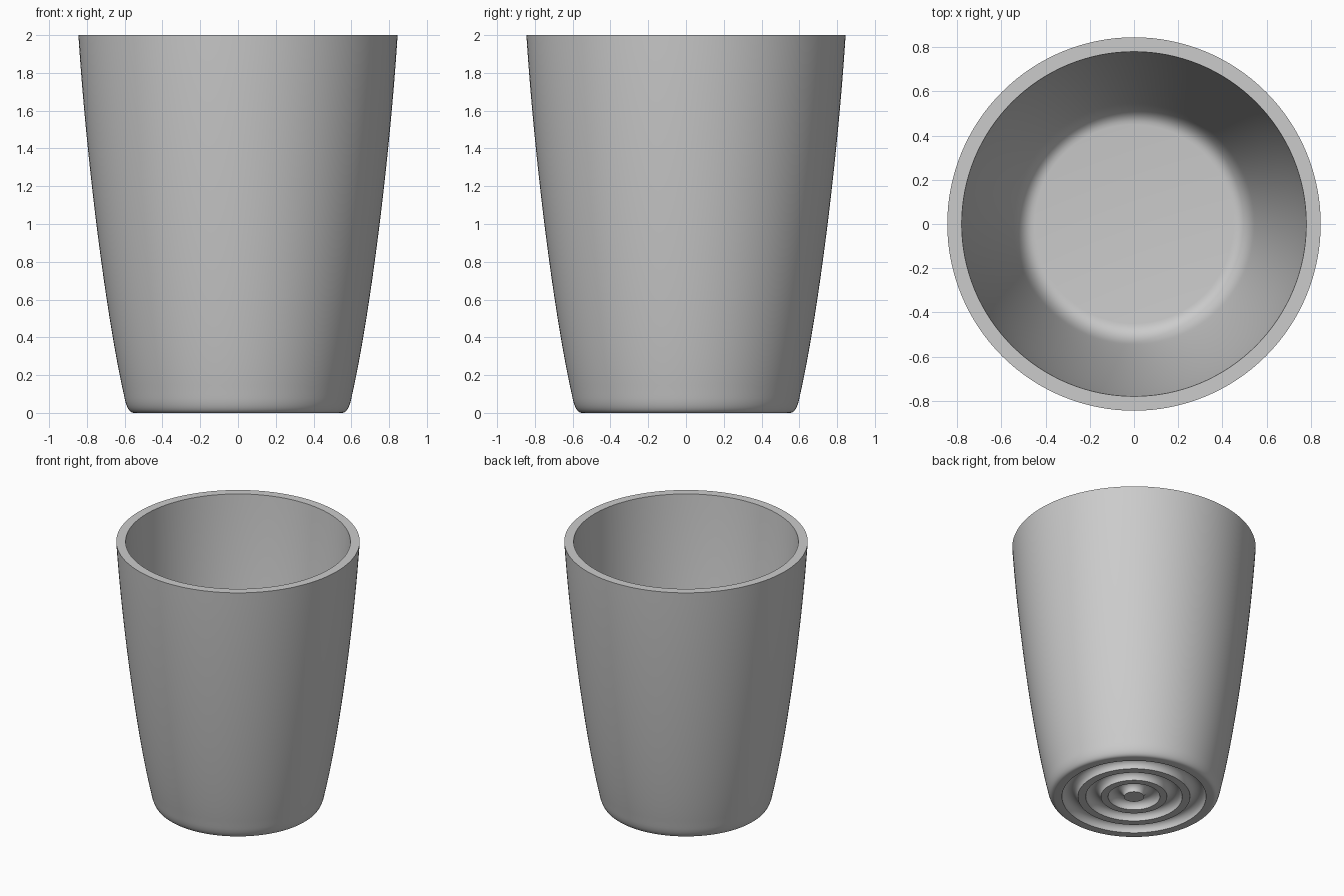
import bpy
import bmesh
import math
from mathutils import Vector
from mathutils.geometry import interpolate_bezier

SEGMENTS = 128

old = bpy.data.objects.get("Cube")
if old:
    bpy.data.objects.remove(old, do_unlink=True)

# Single grey body colour
grey = bpy.data.materials.new("matte_grey")
grey.use_nodes = True
colour = (0.6, 0.6, 0.6, 1)
grey.diffuse_color = colour
grey.node_tree.nodes["Principled BSDF"].inputs["Base Color"].default_value = colour


def curve(a, b, c, d, steps):
    """Bezier run of (radius, height) points."""
    pts = [Vector((r, 0, z)) for r, z in (a, b, c, d)]
    return list(interpolate_bezier(*pts, steps))


def groove(inner, outer, steps=12):
    """Half-round channel in the underside, walked outwards."""
    mid, rad = (inner + outer) / 2, (outer - inner) / 2
    angles = [math.pi * (1 - i / steps) for i in range(steps + 1)]
    return [Vector((mid + rad * math.cos(a), 0, rad * math.sin(a))) for a in angles]


# Underside: flat centre disc and three concentric grooves
profile = [Vector((0, 0, 0))]
for inner, outer in ((0.07, 0.18), (0.23, 0.335), (0.39, 0.5)):
    profile += groove(inner, outer)

# Outer wall: rounded foot, then the flared side up to the rim
profile += curve((0.55, 0), (0.575, 0), (0.593, 0.03), (0.605, 0.1), 10)
profile += curve((0.605, 0.1), (0.695, 0.5), (0.80, 1.3), (0.845, 2), 28)[1:]

# Inner wall: down from the flat rim, round into the floor
profile += curve((0.78, 2), (0.735, 1.3), (0.63, 0.6), (0.545, 0.22), 28)
profile += curve((0.545, 0.22), (0.53, 0.15), (0.50, 0.1), (0.45, 0.1), 10)[1:]
profile.append(Vector((0, 0, 0.1)))

# Lathe the profile round the z axis
bm = bmesh.new()
verts = [bm.verts.new(p) for p in profile]
edges = [bm.edges.new(pair) for pair in zip(verts, verts[1:])]
bmesh.ops.spin(bm, geom=verts + edges, cent=(0, 0, 0), axis=(0, 0, 1),
               angle=math.tau, steps=SEGMENTS, use_duplicate=False)
bmesh.ops.remove_doubles(bm, verts=bm.verts, dist=0.0001)
bmesh.ops.recalc_face_normals(bm, faces=bm.faces)
mesh = bpy.data.meshes.new("cup_body")
bm.to_mesh(mesh)
bm.free()
mesh.materials.append(grey)

cup = bpy.data.objects.new("cup_body", mesh)
bpy.context.collection.objects.link(cup)
bpy.ops.object.select_all(action="DESELECT")
cup.select_set(True)
bpy.context.view_layer.objects.active = cup
bpy.ops.object.shade_smooth_by_angle(angle=math.radians(35))
